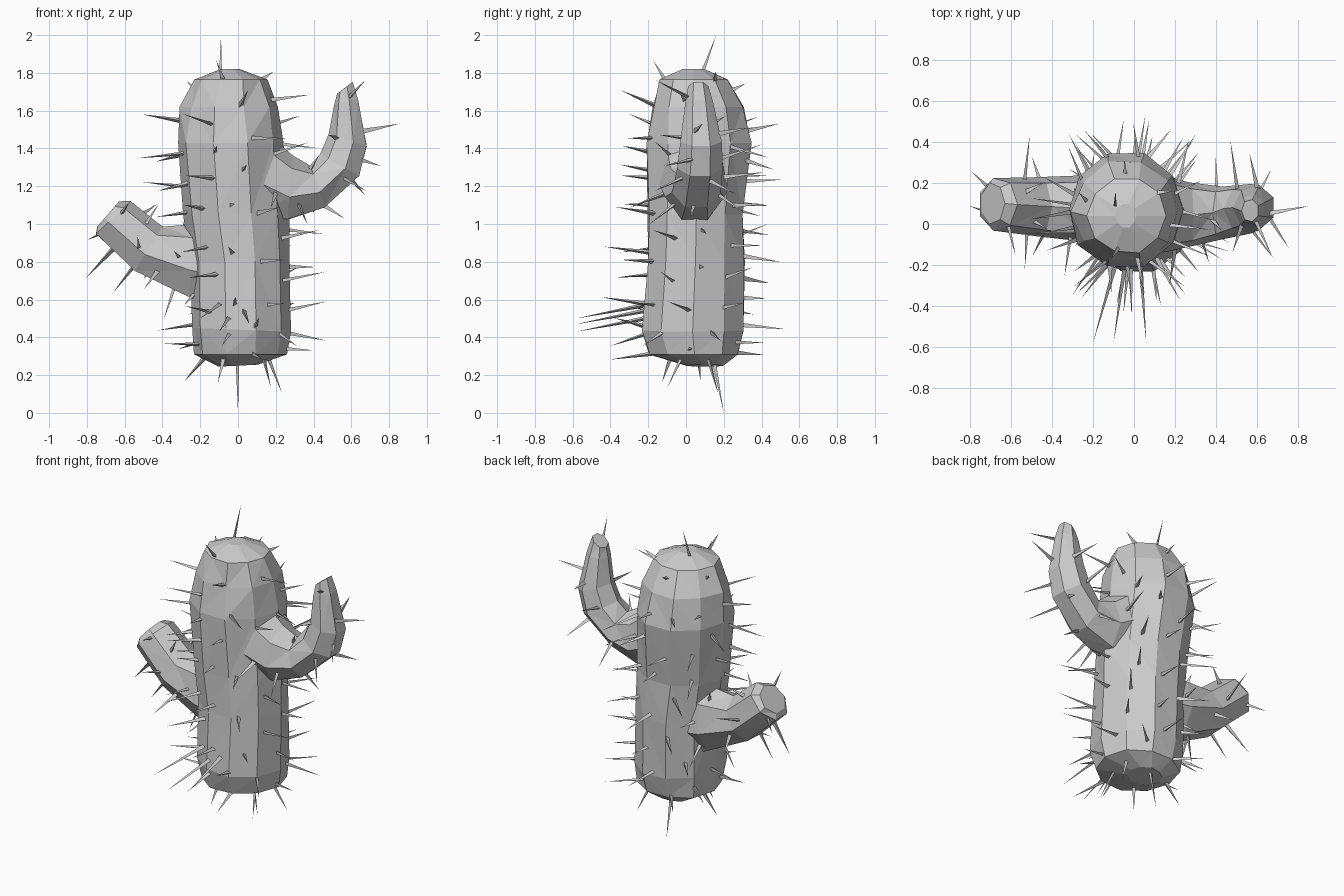
import bpy, bmesh, math, random
from mathutils import Vector

if "Cube" in bpy.data.objects:
    bpy.data.objects.remove(bpy.data.objects["Cube"])

random.seed(23)


def loft(name, rings, sides, jitter):
    """Ring = (x0, z0, x1, z1, y centre, y half width): ends of its width in the front view."""
    bm = bmesh.new()
    loops = []
    for x0, z0, x1, z1, yc, hy in rings:
        c = Vector(((x0 + x1) / 2, yc, (z0 + z1) / 2))
        u = Vector(((x1 - x0) / 2, 0, (z1 - z0) / 2))
        v = Vector((0, hy, 0))
        loop = []
        for k in range(sides):
            a = 2 * math.pi * k / sides
            j = 1.02 + random.uniform(-jitter, jitter)
            loop.append(bm.verts.new(c + (u * math.cos(a) + v * math.sin(a)) * j))
        loops.append(loop)
    for a, b in zip(loops, loops[1:]):
        for k in range(sides):
            n = (k + 1) % sides
            bm.faces.new((a[k], a[n], b[n], b[k]))
    bm.faces.new(loops[0][::-1])
    bm.faces.new(loops[-1])
    bmesh.ops.triangulate(bm, faces=bm.faces[:])
    bmesh.ops.recalc_face_normals(bm, faces=bm.faces[:])
    me = bpy.data.meshes.new(name)
    bm.to_mesh(me)
    bm.free()
    ob = bpy.data.objects.new(name, me)
    bpy.context.collection.objects.link(ob)
    return ob


# Trunk
body = loft("cactus_body", [
    (-.10, .245, .10, .255, .10, .10),
    (-.23, .31, .26, .31, .045, .245),
    (-.24, .45, .27, .43, .035, .275),
    (-.25, .80, .27, .80, .05, .265),
    (-.29, 1.05, .26, 1.05, .055, .26),
    (-.32, 1.43, .24, 1.43, .07, .28),
    (-.295, 1.62, .205, 1.62, .06, .245),
    (-.22, 1.765, .15, 1.765, .04, .18),
    (-.09, 1.82, .01, 1.82, .04, .06)], 10, .04)

# Arms
right_arm = loft("right_arm", [
    (.10, 1.04, .10, 1.52, .05, .20),
    (.26, 1.01, .29, 1.355, .045, .155),
    (.46, 1.08, .385, 1.305, .055, .13),
    (.65, 1.25, .44, 1.37, .075, .12),
    (.69, 1.41, .485, 1.475, .08, .11),
    (.64, 1.66, .51, 1.63, .07, .075),
    (.61, 1.755, .525, 1.69, .065, .055)], 7, .03)
left_arm = loft("left_arm", [
    (-.08, .52, -.08, 1.06, .07, .16),
    (-.26, .60, -.23, 1.0, .075, .16),
    (-.55, .745, -.40, .985, .085, .145),
    (-.76, .94, -.57, 1.12, .095, .13),
    (-.75, .98, -.63, 1.12, .10, .10)], 7, .03)

for arm in (right_arm, left_arm):
    m = body.modifiers.new("join", 'BOOLEAN')
    m.operation, m.solver, m.object = 'UNION', 'EXACT', arm
dg = bpy.context.evaluated_depsgraph_get()
joined = bpy.data.meshes.new_from_object(body.evaluated_get(dg))
body.modifiers.clear()
body.data = joined
for arm in (right_arm, left_arm):
    bpy.data.objects.remove(arm)

# Spines: scattered evenly over the skin, pointing outwards
bm = bmesh.new()


def spine(p, tip, r):
    d = tip - p
    q = d.to_track_quat('Z', 'Y')
    base = p - d.normalized() * .01
    ring = [bm.verts.new(base + q @ Vector((r * math.cos(a), r * math.sin(a), 0)))
            for a in (0, math.tau / 3, 2 * math.tau / 3)]
    t = bm.verts.new(tip)
    for k in range(3):
        bm.faces.new((ring[k], ring[(k + 1) % 3], t))


placed = [Vector((-.09, .09, 1.81)), Vector((0, .15, .26))]
spine(placed[0], Vector((-.09, .16, 2.0)), .01)
spine(placed[1], Vector((0, .2, 0)), .012)

joined.calc_loop_triangles()
tris = list(joined.loop_triangles)
for t in random.choices(tris, weights=[t.area for t in tris], k=3000):
    a, b, c = (joined.vertices[i].co for i in t.vertices)
    s, w = math.sqrt(random.random()), random.random()
    p = a * (1 - s) + b * (s * (1 - w)) + c * (s * w)
    # sparser near the top
    gap = .17 if p.z > 1.5 else .14
    if any((p - o).length < gap for o in placed):
        continue
    placed.append(p)
    wobble = Vector([random.uniform(-.25, .25) for _ in range(3)])
    d = (t.normal + wobble).normalized() * random.uniform(.12, .25)
    # shorter on the dome and in the crooks of the arms
    if p.z > 1.68 or (abs(p.x) > .2 and t.normal.z > .3):
        d *= .55
    tip = p + d
    while abs(tip.x) > .86 or abs(tip.y) > .58 or not .02 < tip.z < 1.98:
        d *= .9
        tip = p + d
    spine(p, tip, random.uniform(.011, .016))

# Long spines low on the front
for x, z in ((-.05, .5), (.03, .54), (-.1, .57)):
    spine(Vector((x, -.22, z)), Vector((x * 2, -.58, z - .07)), .014)

bmesh.ops.recalc_face_normals(bm, faces=bm.faces[:])
me = bpy.data.meshes.new("spines")
bm.to_mesh(me)
bm.free()
bpy.context.collection.objects.link(bpy.data.objects.new("spines", me))
